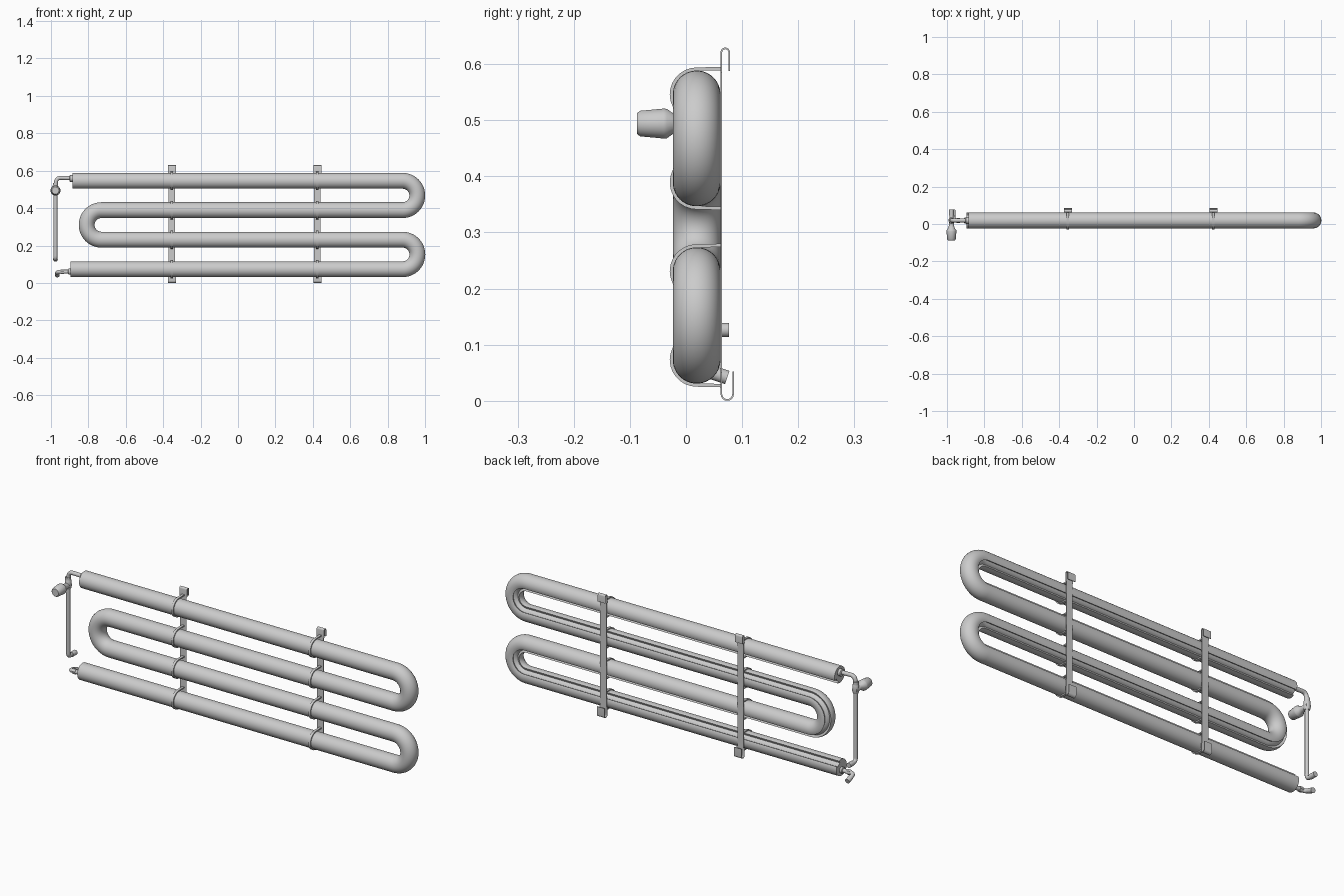
import bpy, bmesh, math
from mathutils import Vector

if "Cube" in bpy.data.objects:
    bpy.data.objects.remove(bpy.data.objects["Cube"])

TUBE_Y, TUBE_R = 0.019, 0.0425
ROWS = [0.546, 0.389, 0.231, 0.073]


def finish(name, bm, angle=35):
    bmesh.ops.recalc_face_normals(bm, faces=bm.faces)
    me = bpy.data.meshes.new(name)
    bm.to_mesh(me)
    bm.free()
    ob = bpy.data.objects.new(name, me)
    bpy.context.collection.objects.link(ob)
    bpy.context.view_layer.objects.active = ob
    ob.select_set(True)
    bpy.ops.object.shade_smooth_by_angle(angle=math.radians(angle))
    ob.select_set(False)
    return ob


def skin(bm, rings):
    vs = [[bm.verts.new(p) for p in r] for r in rings]
    n = len(vs[0])
    for a, b in zip(vs, vs[1:]):
        for i in range(n):
            j = (i + 1) % n
            bm.faces.new((a[i], a[j], b[j], b[i]))
    bm.faces.new(vs[0][::-1])
    bm.faces.new(vs[-1])


def arc(cx, cy, r, a0, a1, n):
    return [(cx + r * math.cos(math.radians(a0 + (a1 - a0) * i / n)),
             cy + r * math.sin(math.radians(a0 + (a1 - a0) * i / n))) for i in range(n + 1)]


def pipe(name, pts, r, fillet=0.02, sides=16):
    # round pipe through points, with rounded corners
    pts = [Vector(p) for p in pts]
    path = [pts[0]]
    for a, b, c in zip(pts, pts[1:], pts[2:]):
        p, q = b + (a - b).normalized() * fillet, b + (c - b).normalized() * fillet
        for i in range(7):
            t = i / 6
            path.append(p * (1 - t) ** 2 + b * 2 * t * (1 - t) + q * t * t)
    path.append(pts[-1])
    rings, u = [], None
    for i, p in enumerate(path):
        d = (path[min(i + 1, len(path) - 1)] - path[max(i - 1, 0)]).normalized()
        u = d.orthogonal().normalized() if u is None else (u - d * u.dot(d)).normalized()
        v = d.cross(u)
        rings.append([p + (u * math.cos(k * math.tau / sides) + v * math.sin(k * math.tau / sides)) * r
                      for k in range(sides)])
    bm = bmesh.new()
    skin(bm, rings)
    return finish(name, bm)


def lathe(name, origin, axis, profile, sides=20):
    # stack of circles: profile is (distance along axis, radius)
    d = Vector(axis)
    u = d.orthogonal().normalized()
    v = d.cross(u)
    bm = bmesh.new()
    skin(bm, [[Vector(origin) + d * t + (u * math.cos(k * math.tau / sides) + v * math.sin(k * math.tau / sides)) * r
               for k in range(sides)] for t, r in profile])
    return finish(name, bm)


def strip(name, path, x, width, thick):
    # flat sheet metal bent along a y-z path
    rings = []
    for i, p in enumerate(path):
        a, b = path[max(i - 1, 0)], path[min(i + 1, len(path) - 1)]
        d = Vector((b[0] - a[0], b[1] - a[1])).normalized() * thick / 2
        rings.append([(x + sx * width / 2, p[0] - s * d.y, p[1] + s * d.x)
                      for sx, s in ((-1, -1), (1, -1), (1, 1), (-1, 1))])
    bm = bmesh.new()
    skin(bm, rings)
    return finish(name, bm, 30)


# serpentine tube with a lengthwise groove at the back
bend = [(ROWS[i] - ROWS[i + 1]) / 2 for i in range(3)]
path = [(-0.885, ROWS[0])]
path += arc(0.88, ROWS[0] - bend[0], bend[0], 90, -90, 24)
path += arc(-0.73, ROWS[1] - bend[1], bend[1], 90, 270, 24)
path += arc(0.88, ROWS[2] - bend[2], bend[2], 90, -90, 24)
path += [(-0.895, ROWS[3])]
section = arc(0, 0, TUBE_R, 65, 385, 32) + arc(0, 0, 0.031, 25, 65, 4)
rings = []
for i, p in enumerate(path):
    a, b = Vector(path[max(i - 1, 0)]), Vector(path[min(i + 1, len(path) - 1)])
    p = Vector(p)
    d = (b - p).normalized() + (p - a).normalized()
    d.normalize()
    rings.append([(p.x + u * d.y, TUBE_Y + v, p.y - u * d.x) for u, v in section])
bm = bmesh.new()
skin(bm, rings)
finish("serpentine_tube", bm)

# wall straps with hooked ends, and a clip around each tube
for side, x in (("left", -0.354), ("right", 0.424)):
    strip(f"strap_{side}", [(0.063, 0.02), (0.063, 0.6)], x, 0.036, 0.003)
    strip(f"top_hook_{side}", [(0.063, 0.585)] + arc(0.07, 0.621, 0.007, 180, 0, 8) + [(0.077, 0.588)],
          x, 0.043, 0.003)
    strip(f"bottom_hook_{side}", [(0.063, 0.05)] + arc(0.0735, 0.012, 0.0105, 180, 360, 8) + [(0.084, 0.052)],
          x, 0.043, 0.003)
    for n, z in enumerate(ROWS):
        strip(f"clip_{side}_{n + 1}",
              [(0.063, z + 0.046)] + arc(0.019, z, 0.045, 90, 270, 14) + [(0.063, z - 0.046)], x, 0.013, 0.006)

# upper feed pipe, valve and drop pipe
X = -0.976
lathe("upper_collar", (-0.88, TUBE_Y, 0.558), (-1, 0, 0), [(0, 0.018), (0.018, 0.018), (0.022, 0.012)])
pipe("upper_feed_pipe", [(-0.89, TUBE_Y, 0.56), (X + 0.004, TUBE_Y, 0.562), (X, TUBE_Y, 0.5)], 0.0105, 0.025)
lathe("elbow_collar", (X, TUBE_Y, 0.535), (0, 0, -1), [(0, 0.014), (0.018, 0.014)])
lathe("valve_body", (X, TUBE_Y, 0.525), (0, 0, -1),
      [(0, 0.012), (0.008, 0.016), (0.042, 0.016), (0.05, 0.012)])
lathe("valve_knob", (X, 0.03, 0.494), (0, -1, 0),
      [(0, 0.014), (0.04, 0.014), (0.053, 0.0185), (0.064, 0.0265), (0.07, 0.027),
       (0.112, 0.023), (0.117, 0.019)])
pipe("drop_pipe", [(X, TUBE_Y, 0.49), (X, TUBE_Y, 0.126), (X, 0.06, 0.126)], 0.01)
lathe("drop_pipe_end", (X, 0.045, 0.126), (0, 1, 0), [(0, 0.0125), (0.032, 0.0125)])

# lower return pipe
lathe("lower_collar", (-0.89, TUBE_Y, 0.06), (-1, 0, 0), [(0, 0.016), (0.015, 0.016), (0.018, 0.012)])
pipe("lower_return_pipe", [(-0.9, TUBE_Y, 0.06), (-0.966, TUBE_Y, 0.06), (-0.966, 0.06, 0.046)], 0.0105)
lathe("lower_pipe_end", (-0.966, 0.045, 0.051), Vector((0, 1, -0.34)).normalized(), [(0, 0.0125), (0.03, 0.0125)])
lathe("lower_pipe_nut", (-0.93, TUBE_Y, 0.06), (-1, 0, 0), [(0, 0.0135), (0.018, 0.0135)], 6)
